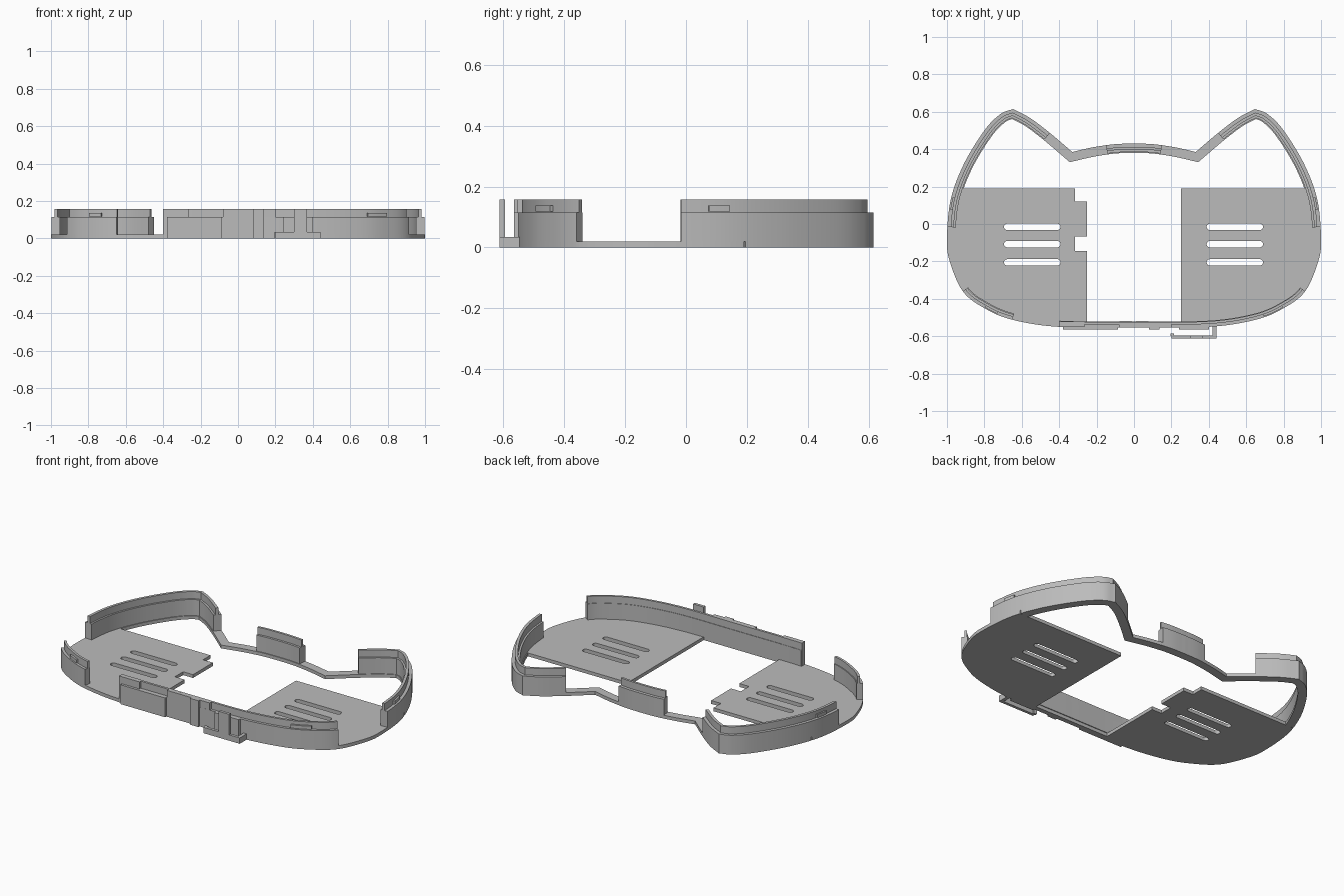
import bpy, bmesh, math
from mathutils import Vector

if "Cube" in bpy.data.objects:
    bpy.data.objects.remove(bpy.data.objects["Cube"])

grey = bpy.data.materials.new("plain grey")
grey.use_nodes = True
grey.diffuse_color = (0.5, 0.5, 0.5, 1)
grey.node_tree.nodes["Principled BSDF"].inputs["Base Color"].default_value = (0.5, 0.5, 0.5, 1)

FLOOR, WALL, LIP = 0.02, 0.115, 0.157


def finish(name, bm):
    bmesh.ops.recalc_face_normals(bm, faces=bm.faces)
    mesh = bpy.data.meshes.new(name)
    bm.to_mesh(mesh)
    bm.free()
    obj = bpy.data.objects.new(name, mesh)
    bpy.context.collection.objects.link(obj)
    mesh.materials.append(grey)
    return obj


def smooth_path(pts, steps=12):
    """Catmull-Rom curve through the points, without its last point."""
    p = [Vector(q) for q in pts]
    p = [2 * p[0] - p[1]] + p + [2 * p[-1] - p[-2]]
    out = []
    for a, b, c, d in zip(p, p[1:], p[2:], p[3:]):
        for i in range(steps):
            t = i / steps
            out.append(0.5 * (2 * b + (c - a) * t + (2 * a - 5 * b + 4 * c - d) * t * t
                              + (3 * b - a - 3 * c + d) * t ** 3))
    return out


# Outline with two pointed ears, one half drawn and mirrored
cheek = [(0, -.553), (.4, -.55), (.65, -.512), (.8, -.45), (.915, -.36), (.985, -.2),
         (1, -.08), (.98, .13), (.91, .32), (.8, .5), (.715, .587), (.647, .615)]
ear = [(.647, .615), (.556, .567), (.45, .487), (.33, .385)]
brow = [(.33, .385), (.22, .41), (.1, .427), (0, .43)]
half = smooth_path(cheek) + smooth_path(ear) + smooth_path(brow) + [Vector((0, .43))]
LOOP = half + [Vector((-p.x, p.y)) for p in half[-2:0:-1]]
N = len(LOOP)


def inset(i, d):
    """Loop point moved inwards by d with a mitred corner."""
    p = LOOP[i % N]
    e0 = (p - LOOP[(i - 1) % N]).normalized()
    e1 = (LOOP[(i + 1) % N] - p).normalized()
    n0, n1 = Vector((-e0.y, e0.x)), Vector((-e1.y, e1.x))
    m = (n0 + n1).normalized()
    return p + m * d / max(m.dot(n0), 0.5)


def nearest(pt):
    return min(range(N), key=lambda i: (LOOP[i] - Vector(pt)).length)


def strip(name, start, end, d0, d1, z0, z1):
    """Wall following the outline anticlockwise between two places."""
    a, b = nearest(start), nearest(end)
    if b <= a:
        b += N
    bm = bmesh.new()
    rings = []
    for i in range(a, b + 1):
        o, n = inset(i, d0), inset(i, d1)
        rings.append([bm.verts.new((q.x, q.y, z))
                      for q, z in ((o, z0), (n, z0), (n, z1), (o, z1))])
    for r, s in zip(rings, rings[1:]):
        for k in range(4):
            bm.faces.new((r[k], r[(k + 1) % 4], s[(k + 1) % 4], s[k]))
    bm.faces.new(rings[0])
    bm.faces.new(rings[-1])
    obj = finish(name, bm)
    bpy.context.view_layer.objects.active = obj
    obj.select_set(True)
    bpy.ops.object.shade_smooth_by_angle(angle=math.radians(30))
    obj.select_set(False)
    return obj


def prism(name, pts, z0, z1):
    bm = bmesh.new()
    face = bm.faces.new([bm.verts.new((p[0], p[1], z0)) for p in pts])
    top = bmesh.ops.extrude_face_region(bm, geom=[face])["geom"]
    bmesh.ops.translate(bm, vec=(0, 0, z1 - z0),
                        verts=[v for v in top if isinstance(v, bmesh.types.BMVert)])
    return finish(name, bm)


def box(name, x0, x1, y0, y1, z0, z1):
    return prism(name, [(x0, y0), (x1, y0), (x1, y1), (x0, y1)], z0, z1)


def cut(obj, cutter):
    mod = obj.modifiers.new("cut", "BOOLEAN")
    mod.operation, mod.solver, mod.object = "DIFFERENCE", "EXACT", cutter
    cutter.hide_render = True
    cutter.hide_set(True)
    bpy.context.view_layer.objects.active = obj
    bpy.ops.object.modifier_apply(modifier=mod.name)
    bpy.data.objects.remove(cutter)


def vent(x0, x1, y, r=0.017):
    pts = []
    for cx, turn in ((x1 - r, -90), (x0 + r, 90)):
        for k in range(9):
            a = math.radians(turn + k * 22.5)
            pts.append((cx + r * math.cos(a), y + r * math.sin(a)))
    return prism("vent_cutter", pts, -1, 1)


# Floor plates with an open middle, a stepped edge and vents
floor = prism("floor", LOOP, 0, FLOOR)
cut(floor, box("ear_cutter", -2, 2, .19, 2, -1, 1))
cut(floor, box("middle_cutter", -.25, .25, -.525, 1, -1, 1))
cut(floor, box("corner_cutter", -.315, -.2, .12, 1, -1, 1))
cut(floor, box("notch_cutter", -.315, -.2, -.145, -.067, -1, 1))
for y in (-.015, -.108, -.205):
    cut(floor, vent(-.695, -.393, y))
    cut(floor, vent(.388, .69, y))

# Low rim around the ears and brow
strip("ear_rim", (.955, .19), (-.955, .19), 0, .05, 0, FLOOR)

# Tall ear walls with a thinner raised lip
for side, s in (("left", 1), ("right", -1)):
    ends = [(s * .995, -.02), (s * .45, .487)][::s]
    strip(side + "_ear_wall", *ends, 0, .045, FLOOR, WALL)
    strip(side + "_ear_lip", *ends, .018, .034, WALL, LIP)
    clip = [(s * .985, .07), (s * .975, .14)][::s]
    strip(side + "_ear_clip", *clip, .008, .018, .118, .137)

# Raised brow wall at the back
strip("brow_wall", (.15, .422), (-.15, .422), 0, .045, FLOOR, WALL)
strip("brow_lip", (.15, .422), (-.15, .422), .018, .032, WALL, LIP)

# Front wall, short corner wall and their lips
strip("front_wall", (-.4, -.55), (.915, -.36), 0, .033, FLOOR, WALL)
strip("front_lip", (-.4, -.55), (.915, -.36), .016, .03, WALL, LIP)
strip("front_clip", (.7, -.497), (.8, -.45), .005, .016, .118, .137)
strip("corner_wall", (-.915, -.36), (-.65, -.512), 0, .035, FLOOR, WALL)
strip("corner_lip", (-.915, -.36), (-.65, -.512), .016, .03, WALL, LIP)
strip("corner_clip", (-.8, -.45), (-.73, -.485), .005, .016, .118, .137)

# Full-height centre panel and raised pads on the front
box("centre_panel", -.08, .2, -.553, -.537, 0, LIP)
box("wall_end_block", -.4, -.265, -.55, -.522, FLOOR, LIP)
for x0, x1, top in ((-.38, -.085, WALL), (.08, .135, LIP), (.24, .4, WALL)):
    box("front_pad", x0, x1, -.565, -.545, 0, top)

# Latch bracket standing off the front
box("latch_bar", .2, .44, -.612, -.595, 0, .035)
box("latch_arm", .42, .44, -.6, -.54, 0, .035)
box("latch_hook", .195, .215, -.6, -.585, 0, .035)
box("latch_post", .3, .37, -.612, -.595, .03, LIP)
